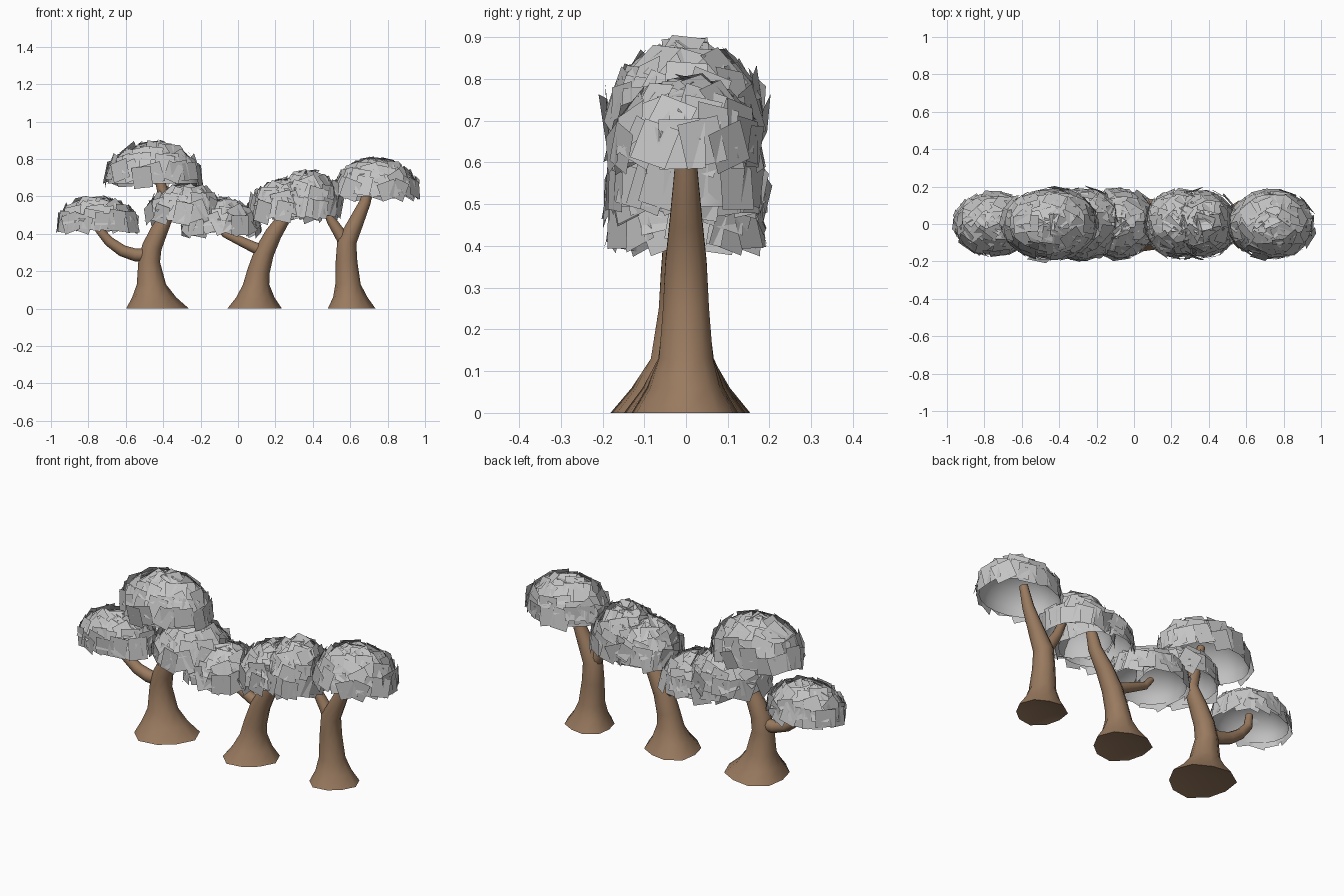
import bpy, bmesh, math, random
from mathutils import Vector, Matrix

if "Cube" in bpy.data.objects:
    bpy.data.objects.remove(bpy.data.objects["Cube"])

random.seed(7)


def material(name, colour):
    m = bpy.data.materials.new(name)
    m.diffuse_color = (*colour, 1)
    m.use_nodes = True
    m.node_tree.nodes["Principled BSDF"].inputs["Base Color"].default_value = m.diffuse_color
    return m


BARK = material("bark brown", (0.32, 0.195, 0.115))
LEAF = material("leaf grey", (0.55, 0.55, 0.55))


def finish(bm, name, mat, smooth):
    me = bpy.data.meshes.new(name)
    bm.to_mesh(me)
    bm.free()
    for p in me.polygons:
        p.use_smooth = smooth
    me.materials.append(mat)
    ob = bpy.data.objects.new(name, me)
    bpy.context.collection.objects.link(ob)
    if smooth:
        bpy.ops.object.select_all(action='DESELECT')
        ob.select_set(True)
        bpy.context.view_layer.objects.active = ob
        bpy.ops.object.shade_smooth_by_angle(angle=math.radians(50))
    return ob


def tube(name, path, y=0.0, flat_base=False, sides=10):
    """Tapered limb through (x, z, radius) points, bending in the xz plane."""
    bm = bmesh.new()
    pts = [Vector((x, y, z)) for x, z, r in path]
    rings = []
    for i, (p, (_, _, r)) in enumerate(zip(pts, path)):
        t = (pts[min(i + 1, len(pts) - 1)] - pts[max(i - 1, 0)]).normalized()
        if flat_base and i < 3:
            t = Vector((0, 0, 1))
        side = Vector((0, 1, 0))
        across = side.cross(t)
        ring = []
        for k in range(sides):
            a = 2 * math.pi * k / sides
            # root flare is slightly lobed
            rr = r * (1 + 0.07 * math.sin(3 * a + 1)) if flat_base and i < 2 else r
            ring.append(bm.verts.new(p + across * rr * math.cos(a) + side * rr * math.sin(a)))
        rings.append(ring)
    for a, b in zip(rings, rings[1:]):
        for k in range(sides):
            n = (k + 1) % sides
            bm.faces.new((a[k], a[n], b[n], b[k]))
    bm.faces.new(rings[-1])
    if flat_base:  # hollowed underside
        c = bm.verts.new(pts[0] + Vector((0, 0, 0.03)))
        for k in range(sides):
            bm.faces.new((c, rings[0][(k + 1) % sides], rings[0][k]))
    else:
        bm.faces.new(rings[0][::-1])
    bmesh.ops.recalc_face_normals(bm, faces=bm.faces)
    finish(bm, name, BARK, True)


def canopy(name, x, z, rx, ry, h, y=0.0):
    """Open smooth dome shingled with flat square leaf cards."""
    centre = Vector((x, y, z))
    bm = bmesh.new()
    bmesh.ops.create_uvsphere(bm, u_segments=20, v_segments=12, radius=1)
    low = [v for v in bm.verts if v.co.z < -0.01]
    bmesh.ops.delete(bm, geom=low, context='VERTS')
    for v in bm.verts:
        v.co = centre + Vector((v.co.x * rx * 0.93, v.co.y * ry * 0.93, v.co.z * h * 0.93))
    finish(bm, name + "_dome", LEAF, True)

    bm = bmesh.new()
    # rows of cards from rim to crown: (elevation in degrees, count)
    for elev, count in ((14, 20), (32, 18), (50, 13), (68, 8), (84, 3)):
        start = random.random() * 6.28
        for k in range(count):
            a = start + 2 * math.pi * (k + random.uniform(-0.3, 0.3)) / count
            e = math.radians(elev + random.uniform(-6, 6))
            d = Vector((math.cos(a) * math.cos(e), math.sin(a) * math.cos(e), math.sin(e)))
            pos = centre + Vector((d.x * rx, d.y * ry, d.z * h)) * random.uniform(0.95, 1.0)
            n = Vector((d.x / rx, d.y / ry, d.z / h)).normalized()
            right = Vector((-math.sin(a), math.cos(a), 0))
            right = (right - n * right.dot(n)).normalized()
            up = n.cross(right)
            frame = Matrix((right, up, n)).transposed()
            # lower edge kicks outward like a shingle
            tilt = Matrix.Rotation(random.uniform(0.02, 0.35), 3, 'X')
            spin = Matrix.Rotation(random.uniform(-0.45, 0.45), 3, 'Z')
            w = random.uniform(0.042, 0.056)
            l = random.uniform(0.046, 0.06)
            bm.faces.new([bm.verts.new(pos + frame @ (tilt @ (spin @ Vector((u * w, v * l, 0)))))
                          for u, v in ((-1, -1), (1, -1), (1, 1), (-1, 1))])
    finish(bm, name + "_leaves", LEAF, False)


# Trunks
tube("left_trunk", [(-.44, 0, .168), (-.455, .06, .118), (-.463, .13, .078), (-.475, .25, .058),
                    (-.46, .33, .053), (-.42, .42, .046), (-.375, .51, .036), (-.40, .62, .03),
                    (-.44, .76, .02)], -0.01, True)
tube("middle_trunk", [(.08, 0, .146), (.087, .06, .102), (.097, .13, .07), (.11, .2, .06),
                      (.14, .3, .053), (.19, .4, .045), (.25, .49, .035), (.28, .6, .025)], 0, True)
tube("right_trunk", [(.6, 0, .128), (.595, .06, .092), (.588, .13, .068), (.58, .25, .058),
                     (.582, .36, .052), (.63, .46, .041), (.68, .57, .03), (.71, .68, .022)], 0, True)

# Side branches
tube("left_branch", [(-.47, .285, .036), (-.55, .287, .034), (-.62, .31, .031), (-.69, .36, .027),
                     (-.74, .42, .023), (-.75, .49, .018)], -0.01)
tube("middle_branch", [(.15, .30, .034), (.08, .33, .029), (0, .368, .025), (-.07, .40, .02),
                       (-.11, .45, .016)])
tube("right_branch", [(.58, .34, .036), (.545, .40, .032), (.50, .47, .026), (.46, .56, .02)])

# Leaf canopies: x, base z, half width, half depth, height
for i, c in enumerate([(-.75, .43, .22, .175, .155), (-.45, .67, .265, .20, .215),
                       (-.28, .48, .215, .20, .175), (-.09, .41, .215, .195, .165),
                       (.25, .49, .20, .19, .19), (.37, .495, .19, .19, .23),
                       (.735, .60, .235, .19, .19)]):
    canopy(f"canopy_{i + 1}", *c)
